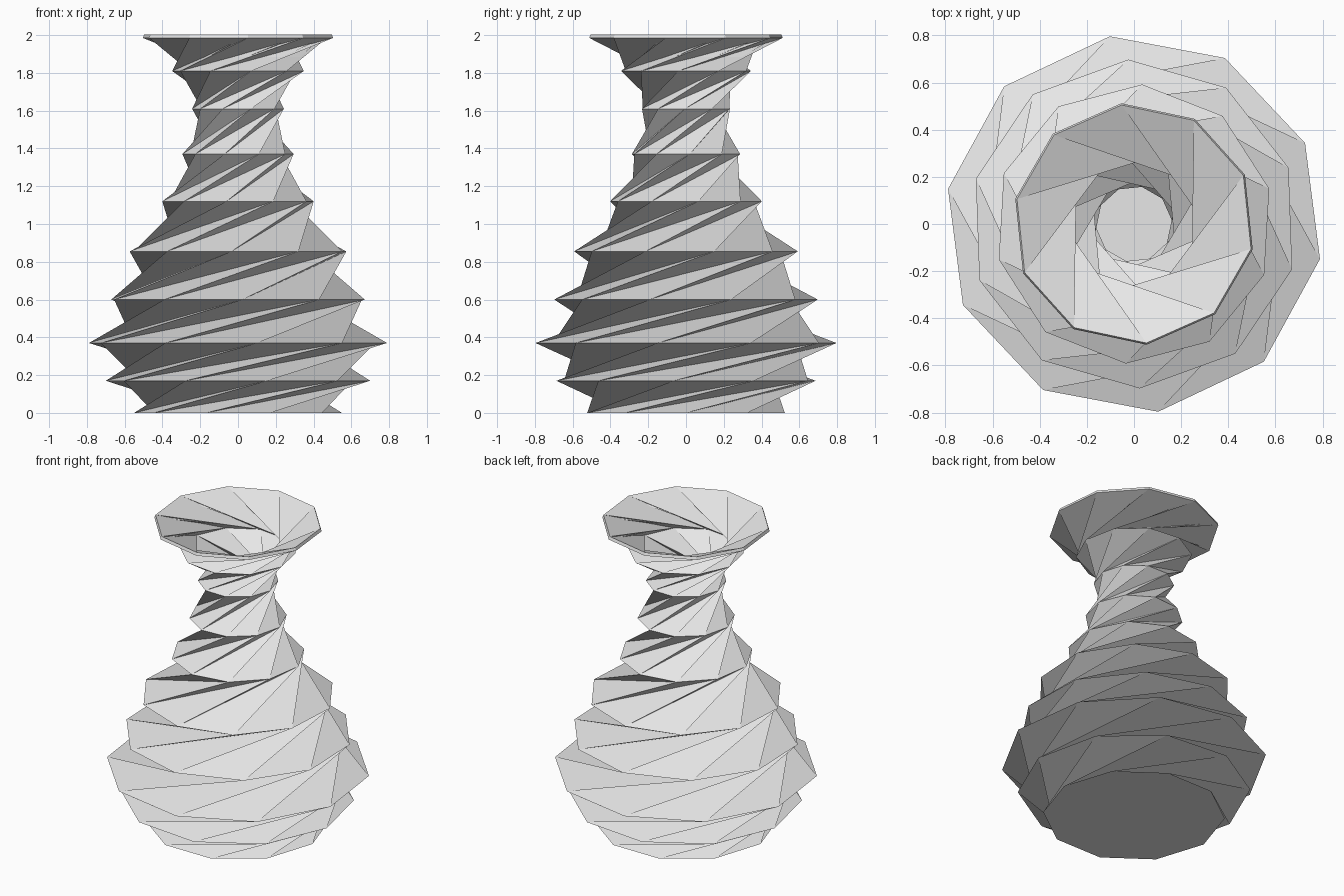
import bpy
import bmesh
from math import cos, sin, radians

cube = bpy.data.objects.get("Cube")
if cube:
    bpy.data.objects.remove(cube, do_unlink=True)

SIDES = 10
TWIST = radians(600 / 9)   # turn from each ring to the next
STEP = radians(360 / SIDES)

# Vase profile: (radius, height) of every ring
PROFILE = [(0.55, 0), (0.703, 0.17), (0.803, 0.37), (0.698, 0.6), (0.593, 0.855),
           (0.406, 1.12), (0.295, 1.37), (0.243, 1.61), (0.351, 1.81), (0.515, 1.985)]


def make_material(name, color):
    mat = bpy.data.materials.new(name)
    mat.use_nodes = True
    mat.diffuse_color = color
    for node in mat.node_tree.nodes:
        if node.type == 'BSDF_PRINCIPLED':
            node.inputs["Base Color"].default_value = color
    return mat


# Twisted rings
bm = bmesh.new()
rings = []
for k, (r, z) in enumerate(PROFILE):
    angles = [k * TWIST + i * STEP for i in range(SIDES)]
    rings.append([bm.verts.new((r * cos(a), r * sin(a), z)) for a in angles])

# Pleated walls: one upward and one downward facet per side
for low, high in zip(rings, rings[1:]):
    for i in range(SIDES):
        j = (i + 1) % SIDES
        bm.faces.new((low[i], low[j], high[j]))
        bm.faces.new((low[i], high[j], high[i]))

# Flat base
bm.faces.new(rings[0][::-1])

mesh = bpy.data.meshes.new("twisted_vase")
bm.to_mesh(mesh)
bm.free()
mesh.materials.append(make_material("light grey", (0.8, 0.8, 0.8, 1)))

vase = bpy.data.objects.new("twisted_vase", mesh)
bpy.context.collection.objects.link(vase)

# Thin wall, open at the rim
wall = vase.modifiers.new("wall", 'SOLIDIFY')
wall.thickness = 0.02
wall.offset = -1
